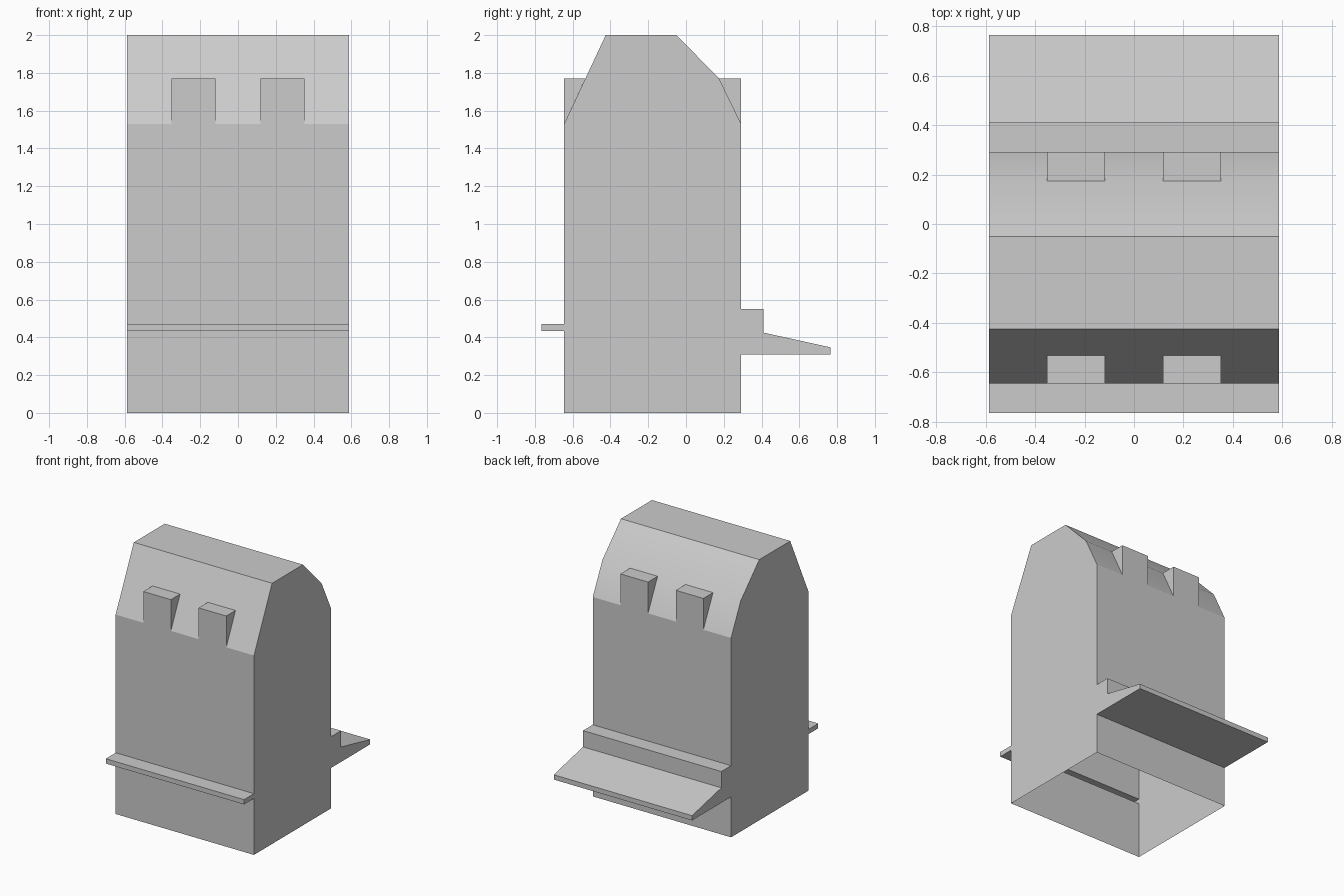
import bpy, bmesh
from math import radians

if "Cube" in bpy.data.objects:
    bpy.data.objects.remove(bpy.data.objects["Cube"])

HALF_W = 0.587
FRONT, BACK = -0.645, 0.292


def sweep(name, profile, x0, x1):
    """Extrude an open (y, z) profile along x and cap both ends."""
    bm = bmesh.new()
    left = [bm.verts.new((x0, y, z)) for y, z in profile]
    right = [bm.verts.new((x1, y, z)) for y, z in profile]
    for i in range(len(profile) - 1):
        bm.faces.new((left[i], right[i], right[i + 1], left[i + 1]))
    bm.faces.new(left)
    bm.faces.new(right[::-1])
    mesh = bpy.data.meshes.new(name)
    bm.to_mesh(mesh)
    bm.free()
    obj = bpy.data.objects.new(name, mesh)
    bpy.context.collection.objects.link(obj)
    return obj


# Hollow body, open underneath, with the front ledge and rear stepped ledge
body = sweep("body_shell", [
    (FRONT, 0), (FRONT, 0.433), (-0.765, 0.433), (-0.765, 0.47), (FRONT, 0.47),
    (FRONT, 1.53), (-0.425, 2.0), (-0.05, 2.0), (0.175, 1.77), (BACK, 1.53),
    (BACK, 0.55), (0.41, 0.55), (0.41, 0.425), (0.765, 0.347), (0.765, 0.31),
    (BACK, 0.31), (BACK, 0),
], -HALF_W, HALF_W)

# Soft shading only across the shallow bend of the rear roof
bpy.context.view_layer.objects.active = body
body.select_set(True)
bpy.ops.object.shade_smooth_by_angle(angle=radians(22))

# Wedge dormers, two on each roof slope, flush with the walls
for side, x in (("left", -0.235), ("right", 0.235)):
    sweep(f"front_dormer_{side}",
          [(FRONT, 1.53), (FRONT, 1.77), (-0.533, 1.77)], x - 0.117, x + 0.117)
    sweep(f"rear_dormer_{side}",
          [(0.175, 1.77), (BACK, 1.77), (BACK, 1.53)], x - 0.117, x + 0.117)
